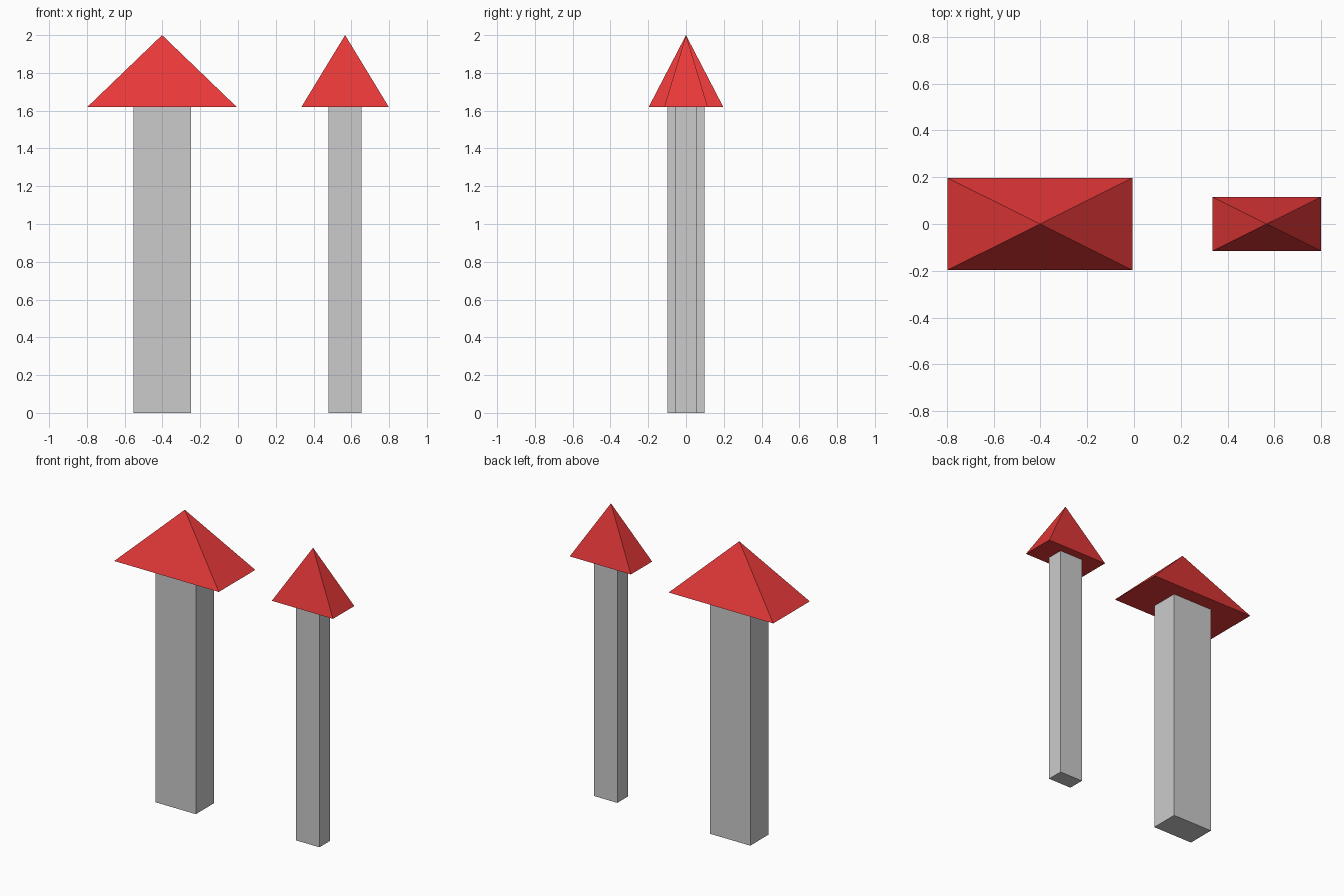
import bpy
from math import pi, sqrt
from mathutils import Matrix

if "Cube" in bpy.data.objects:
    bpy.data.objects.remove(bpy.data.objects["Cube"])

EAVE, TOP = 1.62, 2.0

red = bpy.data.materials.new("red")
red.diffuse_color = (0.8, 0.04, 0.04, 1)
red.use_nodes = True
red.node_tree.nodes["Principled BSDF"].inputs["Base Color"].default_value = red.diffuse_color


def place(name, centre, size, turn=0):
    """Bake turn, size and position into the active primitive's mesh."""
    ob = bpy.context.object
    ob.name = ob.data.name = name
    ob.data.transform(Matrix.Translation(centre)
                      @ Matrix.Diagonal((*size, 1))
                      @ Matrix.Rotation(turn, 4, 'Z'))
    return ob


def tower(label, x, shaft, roof):
    # Rectangular grey shaft
    bpy.ops.mesh.primitive_cube_add(size=1)
    place(label + "_shaft", (x, 0, EAVE / 2), (*shaft, EAVE))

    # Four-sided red roof with a closed underside
    bpy.ops.mesh.primitive_cone_add(vertices=4, radius1=sqrt(0.5), radius2=0, depth=1)
    ob = place(label + "_roof", (x, 0, (EAVE + TOP) / 2), (*roof, TOP - EAVE), pi / 4)
    ob.data.materials.append(red)


# Wide tower on the left, slim one on the right
tower("wide_tower", -0.402, (0.304, 0.196), (0.79, 0.394))
tower("slim_tower", 0.567, (0.176, 0.113), (0.462, 0.23))
